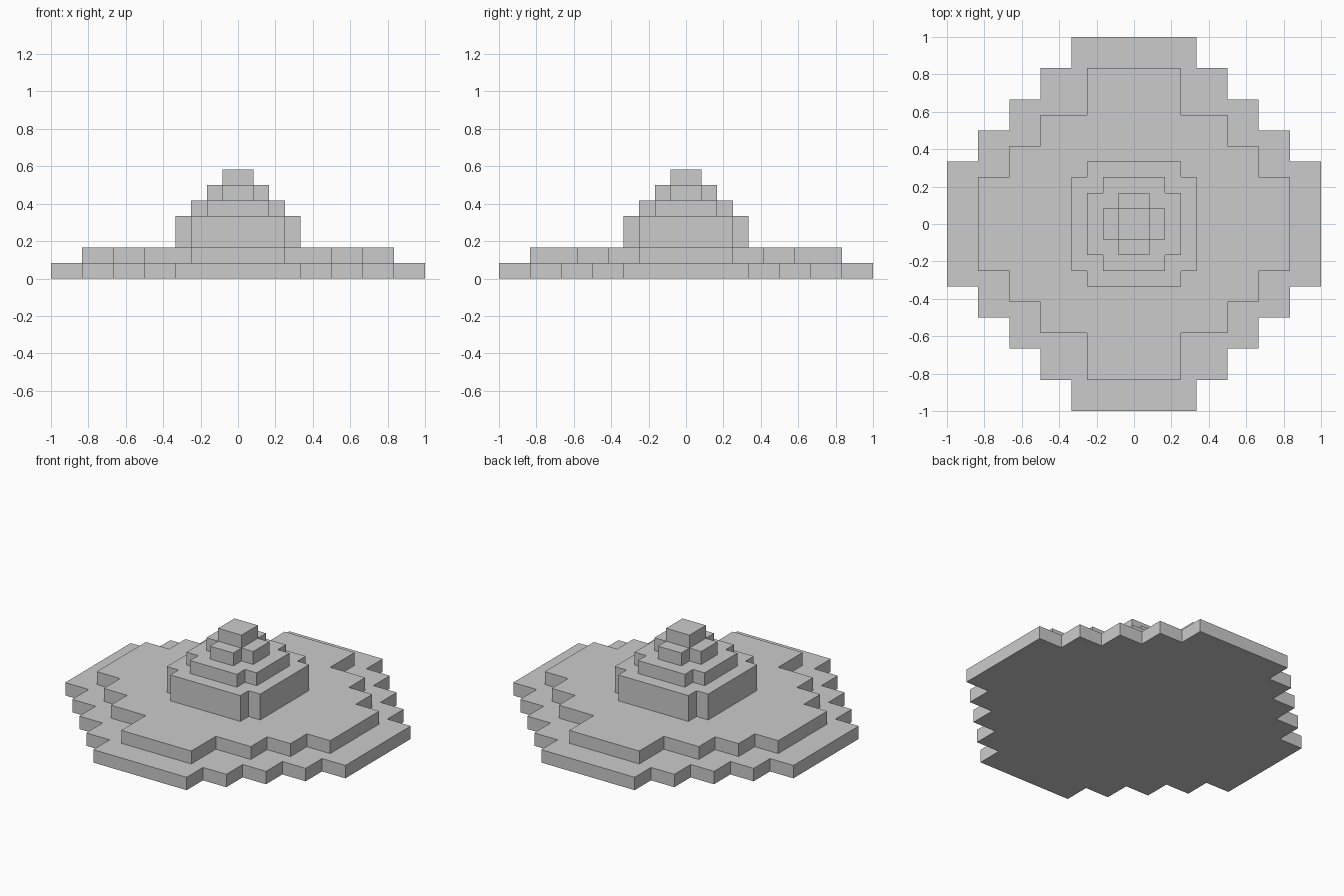
import bpy, bmesh

if "Cube" in bpy.data.objects:
    bpy.data.objects.remove(bpy.data.objects["Cube"])

U = 1 / 12  # grid step of the blocky model


def tier(name, z0, z1, steps):
    """Extrude a stepped outline; steps are (half_x, half_y) corners of one quadrant."""
    quad = []
    for i, (x, y) in enumerate(steps):
        quad.append((x, y))
        if i + 1 < len(steps):
            quad.append((steps[i + 1][0], y))  # inner notch corner
    # mirror the quadrant around, keeping counter-clockwise order
    outline = (quad
               + [(-x, y) for x, y in reversed(quad)]
               + [(-x, -y) for x, y in quad]
               + [(x, -y) for x, y in reversed(quad)])
    bm = bmesh.new()
    base = bm.faces.new([bm.verts.new((x * U, y * U, z0 * U)) for x, y in outline])
    top = bmesh.ops.extrude_face_region(bm, geom=[base], use_keep_orig=True)["geom"]
    verts = [g for g in top if isinstance(g, bmesh.types.BMVert)]
    bmesh.ops.translate(bm, verts=verts, vec=(0, 0, (z1 - z0) * U))
    bmesh.ops.recalc_face_normals(bm, faces=bm.faces)
    mesh = bpy.data.meshes.new(name)
    bm.to_mesh(mesh)
    bm.free()
    obj = bpy.data.objects.new(name, mesh)
    bpy.context.collection.objects.link(obj)
    return obj


# Wide stepped base
tier("base_tier", 0, 1, [(12, 4), (10, 6), (8, 8), (6, 10), (4, 12)])
tier("second_tier", 1, 2, [(10, 3), (8, 5), (6, 7), (3, 10)])

# Central mound
tier("mound_body", 2, 4, [(4, 3), (3, 4)])
tier("mound_shoulder", 4, 5, [(3, 2), (2, 3)])
tier("mound_cross", 5, 6, [(2, 1), (1, 2)])
tier("peak_block", 6, 7, [(1, 1)])
